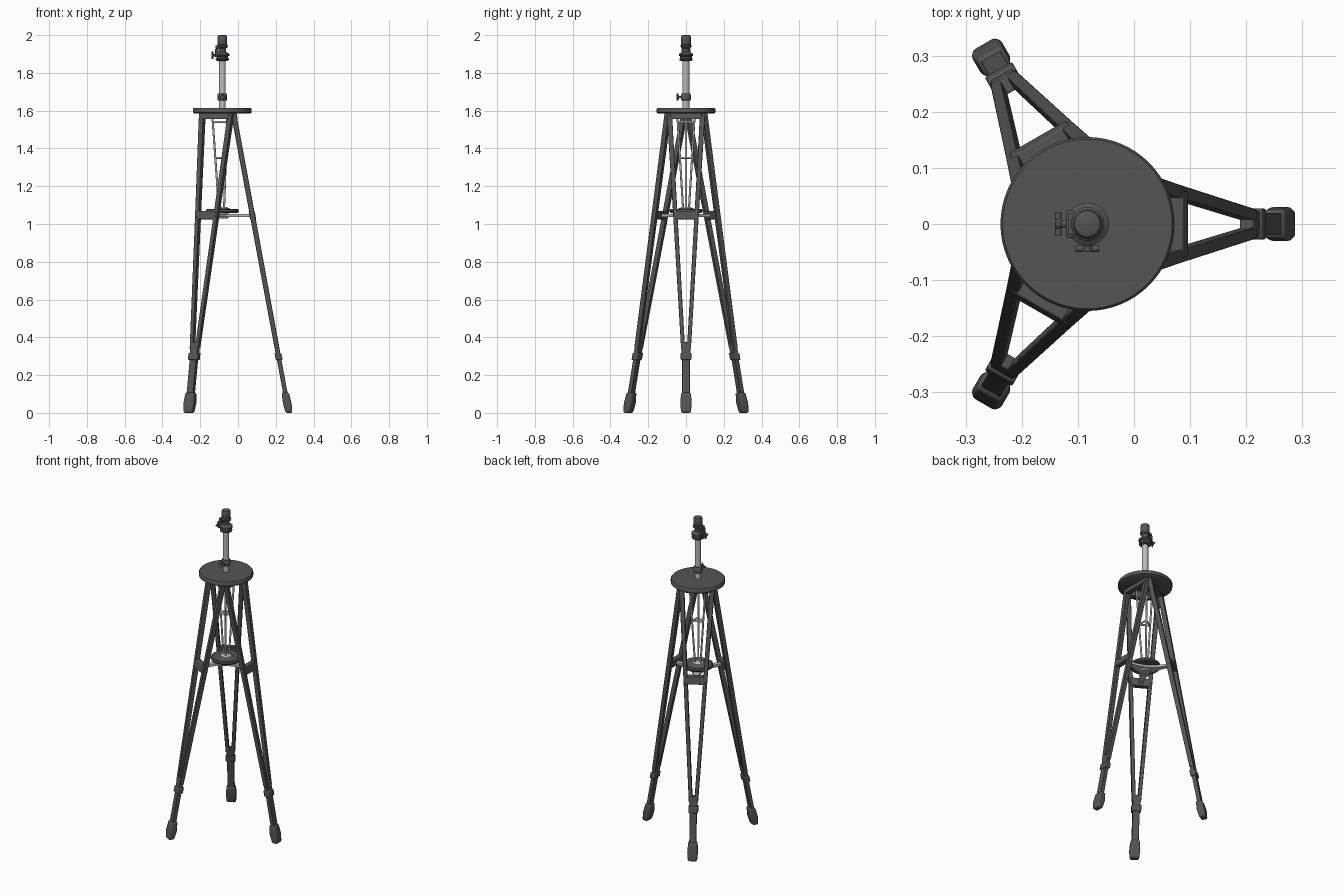
import bpy, bmesh, math
from mathutils import Matrix, Vector

if "Cube" in bpy.data.objects:
    bpy.data.objects.remove(bpy.data.objects["Cube"])

CX = -0.083  # tripod axis


def material(name, v):
    m = bpy.data.materials.new(name)
    m.diffuse_color = (v, v, v, 1)
    m.use_nodes = True
    m.node_tree.nodes["Principled BSDF"].inputs["Base Color"].default_value = m.diffuse_color
    return m


DARK, LIGHT = material("dark_grey", 0.09), material("light_grey", 0.5)


def finish(name, bm, mat, bevel=0):
    bmesh.ops.recalc_face_normals(bm, faces=bm.faces)
    me = bpy.data.meshes.new(name)
    bm.to_mesh(me)
    bm.free()
    ob = bpy.data.objects.new(name, me)
    bpy.context.collection.objects.link(ob)
    me.materials.append(mat)
    if bevel:
        b = ob.modifiers.new("bevel", 'BEVEL')
        b.width, b.segments = bevel, 3
    bpy.ops.object.select_all(action='DESELECT')
    bpy.context.view_layer.objects.active = ob
    ob.select_set(True)
    bpy.ops.object.shade_smooth_by_angle(angle=math.radians(40))
    return ob


def loft(bm, rings):
    """Skin closed rings of points and cap both ends."""
    rs = [[bm.verts.new(p) for p in r] for r in rings]
    n = len(rs[0])
    for a, b in zip(rs, rs[1:]):
        for i in range(n):
            bm.faces.new((a[i], a[(i + 1) % n], b[(i + 1) % n], b[i]))
    bm.faces.new(rs[0])
    bm.faces.new(rs[-1])


def lathe(name, profile, mat, mtx=None, n=48):
    """Solid of revolution from (radius, height) pairs."""
    bm = bmesh.new()
    loft(bm, [[(r * math.cos(2 * math.pi * i / n), r * math.sin(2 * math.pi * i / n), z)
               for i in range(n)] for r, z in profile])
    bm.transform(mtx or Matrix.Translation((CX, 0, 0)))
    return finish(name, bm, mat)


def rod(name, a, b, r, mat, n=16):
    a, b = Vector(a), Vector(b)
    d = b - a
    m = Matrix.Translation(a) @ d.to_track_quat('Z', 'Y').to_matrix().to_4x4()
    return lathe(name, [(r, 0), (r, d.length)], mat, m, n)


def lean(z):
    """Radial distance of the leg centre line at height z."""
    return 0.353 - 0.185 * z


def slab(bm, sections):
    """Rectangular sections (z, tangential min, max, half thickness) along a leaning leg."""
    loft(bm, [[(lean(z) + sx * h, t, z) for sx, t in ((-1, t0), (-1, t1), (1, t1), (1, t0))]
              for z, t0, t1, h in sections])


def spin(bm, deg):
    bm.transform(Matrix.Translation((CX, 0, 0)) @ Matrix.Rotation(math.radians(deg), 4, 'Z'))


def polar(r, deg, z):
    return (CX + r * math.cos(math.radians(deg)), r * math.sin(math.radians(deg)), z)


# three A-frame legs with clamps, lower legs and rubber feet
for k, deg in enumerate((0, 120, 240)):
    bm = bmesh.new()
    for s in (-1, 1):
        bar = [(1.59, 0.074, 0.102, 0.014), (1.05, 0.045, 0.068, 0.014), (0.34, 0.005, 0.026, 0.013)]
        slab(bm, [(z, *sorted((s * a, s * b)), h) for z, a, b, h in bar])
    slab(bm, [(1.592, -0.085, 0.085, 0.016), (1.555, -0.083, 0.083, 0.016)])
    slab(bm, [(1.07, -0.06, 0.06, 0.016), (1.025, -0.058, 0.058, 0.016)])
    slab(bm, [(0.375, -0.023, 0.023, 0.0125), (0.29, -0.023, 0.023, 0.0125)])
    spin(bm, deg)
    finish(f"leg_frame_{k}", bm, DARK, 0.003)
    for name, secs, bev in (
            ("leg_clamp", [(0.318, -0.028, 0.028, 0.018), (0.28, -0.028, 0.028, 0.018)], 0.005),
            ("lower_leg", [(0.3, -0.02, 0.02, 0.012), (0.08, -0.02, 0.02, 0.012)], 0.003),
            ("foot", [(0.108, -0.026, 0.026, 0.019), (0.05, -0.03, 0.03, 0.023),
                      (0.0, -0.026, 0.026, 0.018)], 0.009)):
        bm = bmesh.new()
        slab(bm, secs)
        spin(bm, deg)
        finish(f"{name}_{k}", bm, DARK, bev)
    # spreader arm reaching the leg's cross bar
    bm = bmesh.new()
    loft(bm, [[(r, -w, 1.037), (r, w, 1.037), (r, w, 1.053), (r, -w, 1.053)]
              for r, w in ((0.0, 0.045), (0.08, 0.018), (0.155, 0.01))])
    spin(bm, deg)
    finish(f"spreader_arm_{k}", bm, LIGHT, 0.002)

# top platform
lathe("platform", [(0.148, 1.585), (0.155, 1.59), (0.155, 1.609), (0.151, 1.614), (0.03, 1.615)],
      DARK, n=64)

# spreader wheel with light hub
lathe("spreader_wheel", [(0.07, 1.058), (0.084, 1.06), (0.088, 1.068), (0.086, 1.076),
                         (0.078, 1.08), (0.06, 1.074), (0.045, 1.078), (0.035, 1.086)], DARK)
lathe("spreader_hub", [(0.03, 1.03), (0.034, 1.036), (0.03, 1.085), (0.024, 1.09)], LIGHT)

# inner light frame hanging below the platform
for k, deg in enumerate((60, 180, 300)):
    rod(f"inner_rod_{k}", polar(0.054, deg, 1.59), polar(0.018, deg, 1.08), 0.0055, LIGHT)
    for z, r in ((1.54, 0.0505), (1.35, 0.037)):
        rod(f"inner_rung_{k}", polar(r, deg, z), polar(r, deg + 120, z), 0.0055, LIGHT)

# centre column with locking collar
lathe("column", [(0.018, 1.6), (0.018, 1.9)], LIGHT)
lathe("column_collar", [(0.022, 1.653), (0.026, 1.657), (0.026, 1.685), (0.022, 1.69)], DARK)

# head
lathe("head_base", [(0.024, 1.862), (0.034, 1.867), (0.036, 1.874), (0.031, 1.878), (0.031, 1.888),
                    (0.038, 1.891), (0.038, 1.9), (0.03, 1.905), (0.02, 1.912), (0.02, 1.93),
                    (0.028, 1.936), (0.03, 1.945), (0.022, 1.952)], DARK)
lathe("head_socket", [(0.022, 1.945), (0.026, 1.952), (0.026, 1.99), (0.023, 1.997), (0.017, 2.0)], DARK)
bm = bmesh.new()
bmesh.ops.create_cube(bm, size=1, matrix=Matrix.Translation((CX - 0.024, 0, 1.938))
                      @ Matrix.Diagonal((0.022, 0.04, 0.016, 1)))
finish("head_tab", bm, DARK, 0.003)
bm = bmesh.new()
bmesh.ops.create_cube(bm, size=1, matrix=Matrix.Translation((CX - 0.03, 0, 1.906))
                      @ Matrix.Diagonal((0.016, 0.048, 0.045, 1)))
finish("head_clamp_block", bm, DARK, 0.003)


# wing knobs: spindle, boss and two-winged grip
def wing_knob(name, z, deg, r0, r1):
    rod(name + "_spindle", polar(r0, deg, z), polar(r1, deg, z), 0.006, DARK)
    rod(name + "_boss", polar(r1 - 0.012, deg, z), polar(r1, deg, z), 0.01, DARK)
    t = math.radians(deg)
    side = Vector((-math.sin(t), math.cos(t), 0))
    c = Vector(polar(r1 - 0.006, deg, z))
    rod(name + "_wings", c - side * 0.021, c + side * 0.021, 0.006, DARK)
    rod(name + "_cross_wings", c - Vector((0, 0, 0.019)), c + Vector((0, 0, 0.019)), 0.005, DARK)


wing_knob("head_knob", 1.893, 180, 0.02, 0.058)
wing_knob("collar_knob", 1.672, 270, 0.015, 0.05)
